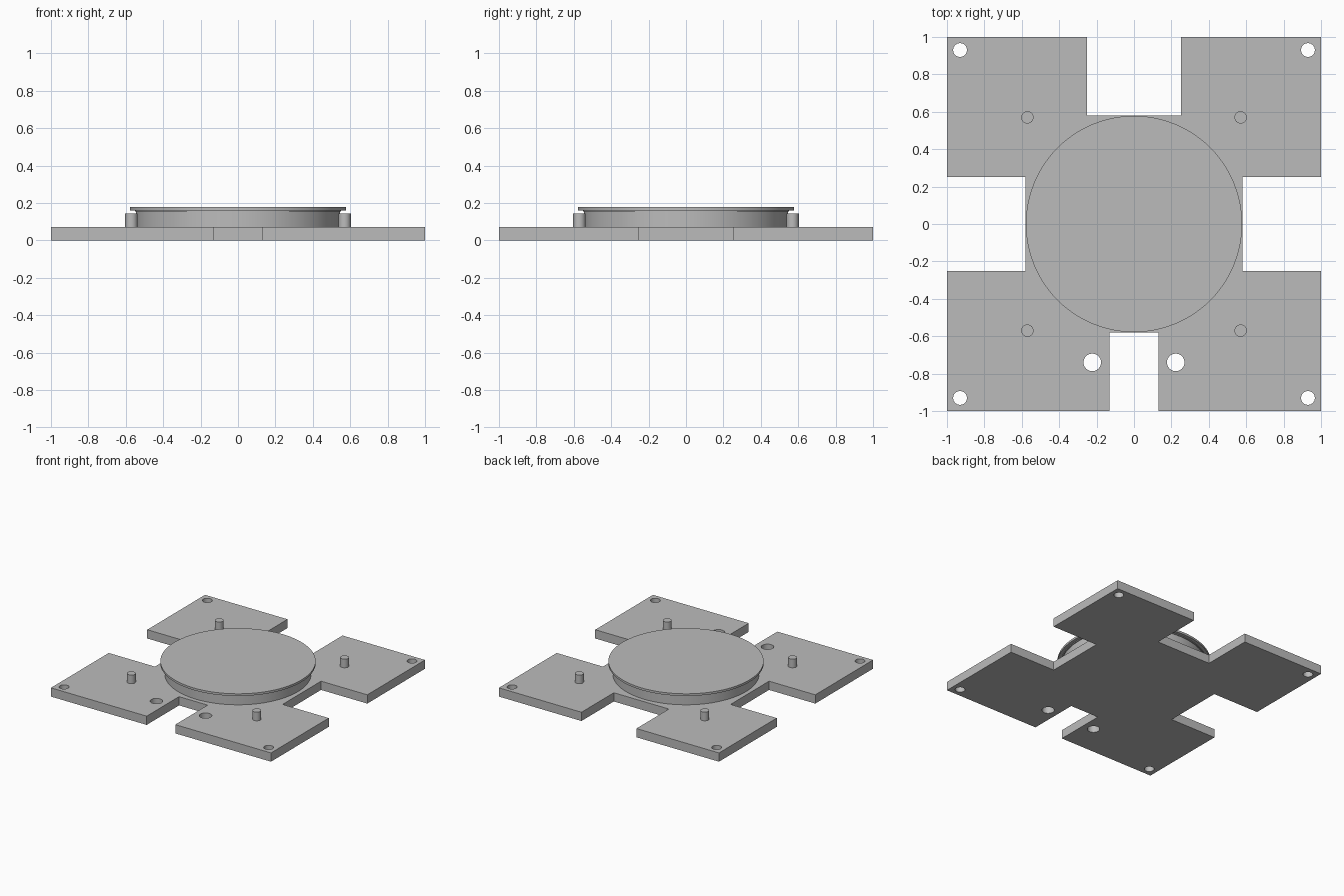
import bpy, bmesh
from math import sin, cos, tau, radians

cube = bpy.data.objects.get("Cube")
if cube:
    bpy.data.objects.remove(cube)

grey = bpy.data.materials.new("plain grey")
grey.use_nodes = True
COLOUR = (0.5, 0.5, 0.5, 1)
grey.diffuse_color = COLOUR
grey.node_tree.nodes["Principled BSDF"].inputs["Base Color"].default_value = COLOUR

PLATE_TOP = 0.072


def finish(name, mesh, location=(0, 0, 0)):
    """Link a mesh as a named object with sharp-edged smooth shading."""
    mesh.materials.clear()
    mesh.materials.append(grey)
    obj = bpy.data.objects.new(name, mesh)
    obj.location = location
    bpy.context.collection.objects.link(obj)
    bpy.ops.object.select_all(action='DESELECT')
    obj.select_set(True)
    bpy.context.view_layer.objects.active = obj
    bpy.ops.object.shade_smooth_by_angle(angle=radians(30))
    return obj


def circle(x, y, r, n=32):
    return [(x + r * cos(tau * i / n), y + r * sin(tau * i / n)) for i in range(n)]


def extruded(name, outlines, z0, z1):
    """Extrude a filled outline; inner outlines become through holes."""
    curve = bpy.data.curves.new(name, 'CURVE')
    curve.dimensions = '2D'
    curve.fill_mode = 'BOTH'
    curve.extrude = (z1 - z0) / 2
    for points in outlines:
        spline = curve.splines.new('POLY')
        spline.points.add(len(points) - 1)
        spline.use_cyclic_u = True
        for p, (x, y) in zip(spline.points, points):
            p.co = (x, y, 0, 1)
    temp = bpy.data.objects.new(name + "_outline", curve)
    bpy.context.collection.objects.link(temp)
    graph = bpy.context.evaluated_depsgraph_get()
    mesh = bpy.data.meshes.new_from_object(temp.evaluated_get(graph))
    bpy.data.objects.remove(temp)
    bm = bmesh.new()
    bm.from_mesh(mesh)
    bmesh.ops.remove_doubles(bm, verts=bm.verts, dist=0.0001)
    bmesh.ops.recalc_face_normals(bm, faces=bm.faces)
    bm.to_mesh(mesh)
    bm.free()
    return finish(name, mesh, (0, 0, (z0 + z1) / 2))


def lathe(name, profile, location=(0, 0, 0), n=96):
    """Revolve (radius, height) points around z and cap both ends."""
    bm = bmesh.new()
    rings = [[bm.verts.new((x, y, z)) for x, y in circle(0, 0, r, n)] for r, z in profile]
    for a, b in zip(rings, rings[1:]):
        for i in range(n):
            j = (i + 1) % n
            bm.faces.new((a[i], a[j], b[j], b[i]))
    bm.faces.new(rings[0][::-1])
    bm.faces.new(rings[-1])
    mesh = bpy.data.meshes.new(name)
    bm.to_mesh(mesh)
    bm.free()
    return finish(name, mesh, location)


# Base plate: square with a notch in every side, narrower at the front
half, inner, wide, narrow = 1.0, 0.58, 0.25, 0.13
right_half = [(narrow, -inner), (narrow, -half), (half, -half), (half, -wide),
              (inner, -wide), (inner, wide), (half, wide), (half, half),
              (wide, half), (wide, inner)]
outline = right_half + [(-x, y) for x, y in reversed(right_half)]
holes = []
for side in (-1, 1):
    holes.append(circle(side * 0.223, -0.74, 0.047))
    for end in (-1, 1):
        holes.append(circle(side * 0.93, end * 0.93, 0.037))
extruded("base_plate", [outline] + holes, 0, PLATE_TOP)

# Round platform with a thin overhanging lip
lathe("round_platform", [(0.545, PLATE_TOP), (0.545, 0.154), (0.552, 0.154),
                         (0.552, 0.16), (0.578, 0.16), (0.578, 0.178)])

# Four upright pins
for x, x_name in ((-1, "right"), (1, "left")):
    for y, y_name in ((-1, "front"), (1, "back")):
        lathe(f"pin_{y_name}_{x_name}", [(0.033, 0), (0.033, 0.143 - PLATE_TOP)],
              (x * 0.57, y * 0.57, PLATE_TOP), n=32)
